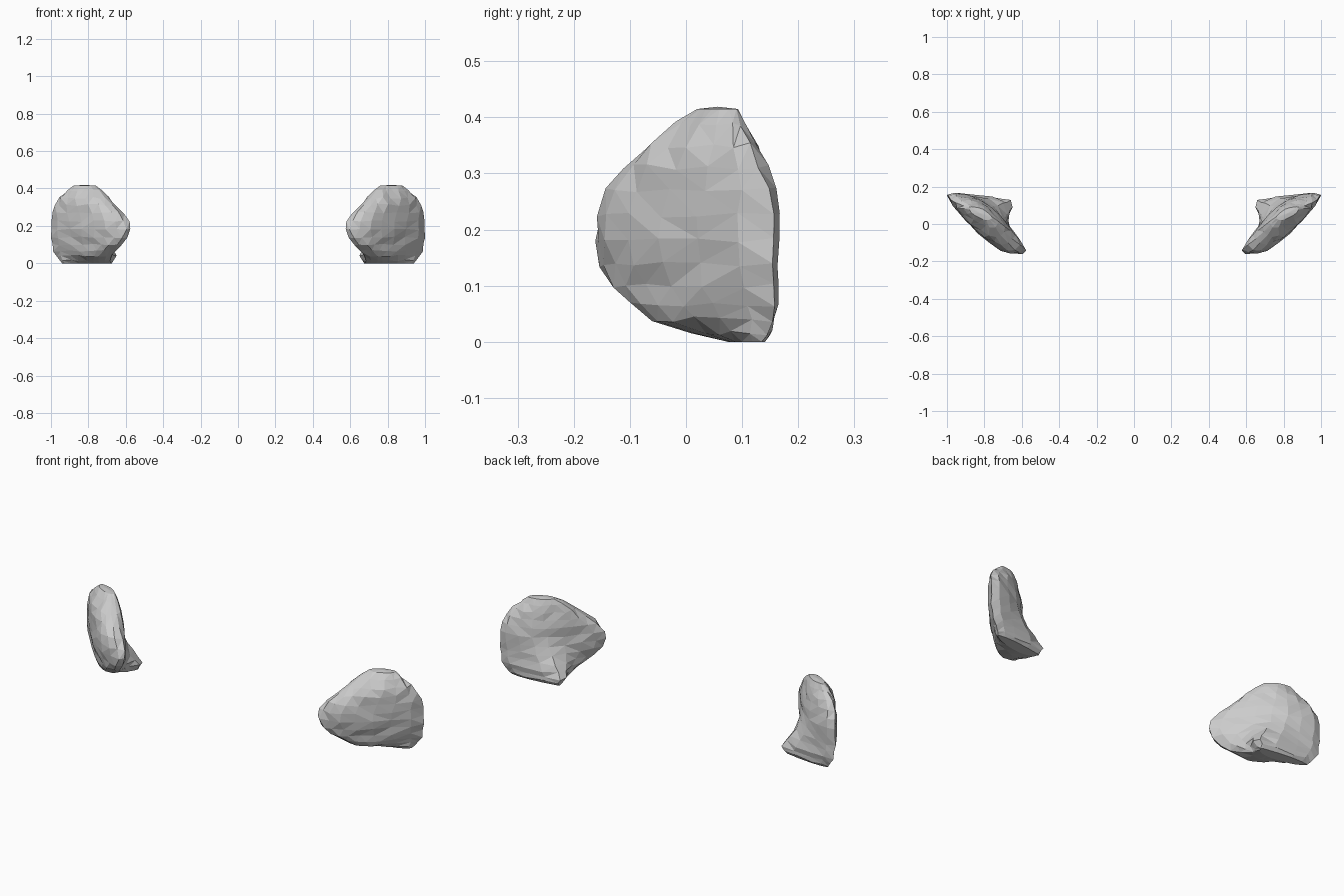
import bpy, bmesh, random
from mathutils import Vector

if "Cube" in bpy.data.objects:
    bpy.data.objects.remove(bpy.data.objects["Cube"])

random.seed(4)

# Horizontal sections, bottom to top: inner tip, three front points,
# outer end, then three points back along the hollow inner side
SECTIONS = [
    (0.00, [(.69, .09), (.74, .075), (.81, .08), (.89, .10), (.94, .135), (.84, .14), (.69, .12), (.68, .105)]),
    (0.04, [(.68, -.03), (.74, -.06), (.81, -.02), (.90, .06), (.97, .155), (.85, .15), (.662, .125), (.67, .04)]),
    (0.10, [(.625, -.115), (.69, -.13), (.78, -.075), (.89, .03), (.995, .155), (.87, .155), (.70, .11), (.665, -.01)]),
    (0.18, [(.573, -.145), (.65, -.16), (.765, -.105), (.90, .02), (.998, .155), (.88, .155), (.75, .095), (.65, -.04)]),
    (0.27, [(.61, -.11), (.68, -.14), (.78, -.09), (.91, .03), (.995, .147), (.89, .15), (.77, .09), (.67, -.01)]),
    (0.35, [(.69, -.04), (.74, -.07), (.82, -.035), (.91, .045), (.955, .115), (.88, .125), (.79, .09), (.71, .02)]),
    (0.415, [(.76, .03), (.79, .02), (.83, .035), (.87, .06), (.88, .09), (.85, .09), (.81, .08), (.77, .05)]),
]


def midpoint(a, b, c, d):
    """Smooth midpoint between b and c."""
    return (b + c) * 0.5625 - (a + d) * 0.0625


def refine_ring(ring):
    n = len(ring)
    out = []
    for i in range(n):
        out += [ring[i], midpoint(ring[i - 1], ring[i], ring[(i + 1) % n], ring[(i + 2) % n])]
    return out


def refine_rows(rows):
    out, last = [], len(rows) - 1
    for i in range(last):
        a, d = rows[max(i - 1, 0)], rows[min(i + 2, last)]
        out += [rows[i], [midpoint(*p) for p in zip(a, rows[i], rows[i + 1], d)]]
    return out + [rows[last]]


rows = [refine_ring([Vector((x, y, z)) for x, y in pts]) for z, pts in SECTIONS]
rows = refine_rows(rows)


def jitter(p, inner):
    k = 0.005 if inner else 0.0
    return p + Vector([random.uniform(-k, k) for _ in range(3)])


# Slightly irregular, chiselled surface
rows = [[jitter(p, 0 < r < len(rows) - 1) for p in row] for r, row in enumerate(rows)]


def build_pad(name, side):
    bm = bmesh.new()
    rings = [[bm.verts.new((p.x * side, p.y, max(p.z, 0))) for p in row] for row in rows]
    for low, high in zip(rings, rings[1:]):
        n = len(low)
        for i in range(n):
            j = (i + 1) % n
            bm.faces.new((low[i], low[j], high[j], high[i]))
    # Closed ends with a slightly raised crown
    bm.faces.new(rings[0][::-1])
    top = rings[-1]
    crown = bm.verts.new(sum((v.co for v in top), Vector()) / len(top) + Vector((0, 0, .004)))
    for i in range(len(top)):
        bm.faces.new((top[i], top[(i + 1) % len(top)], crown))
    bmesh.ops.triangulate(bm, faces=bm.faces[:])
    bmesh.ops.recalc_face_normals(bm, faces=bm.faces[:])
    mesh = bpy.data.meshes.new(name)
    bm.to_mesh(mesh)
    bm.free()
    obj = bpy.data.objects.new(name, mesh)
    bpy.context.collection.objects.link(obj)


build_pad("right_pad", 1)
build_pad("left_pad", -1)
